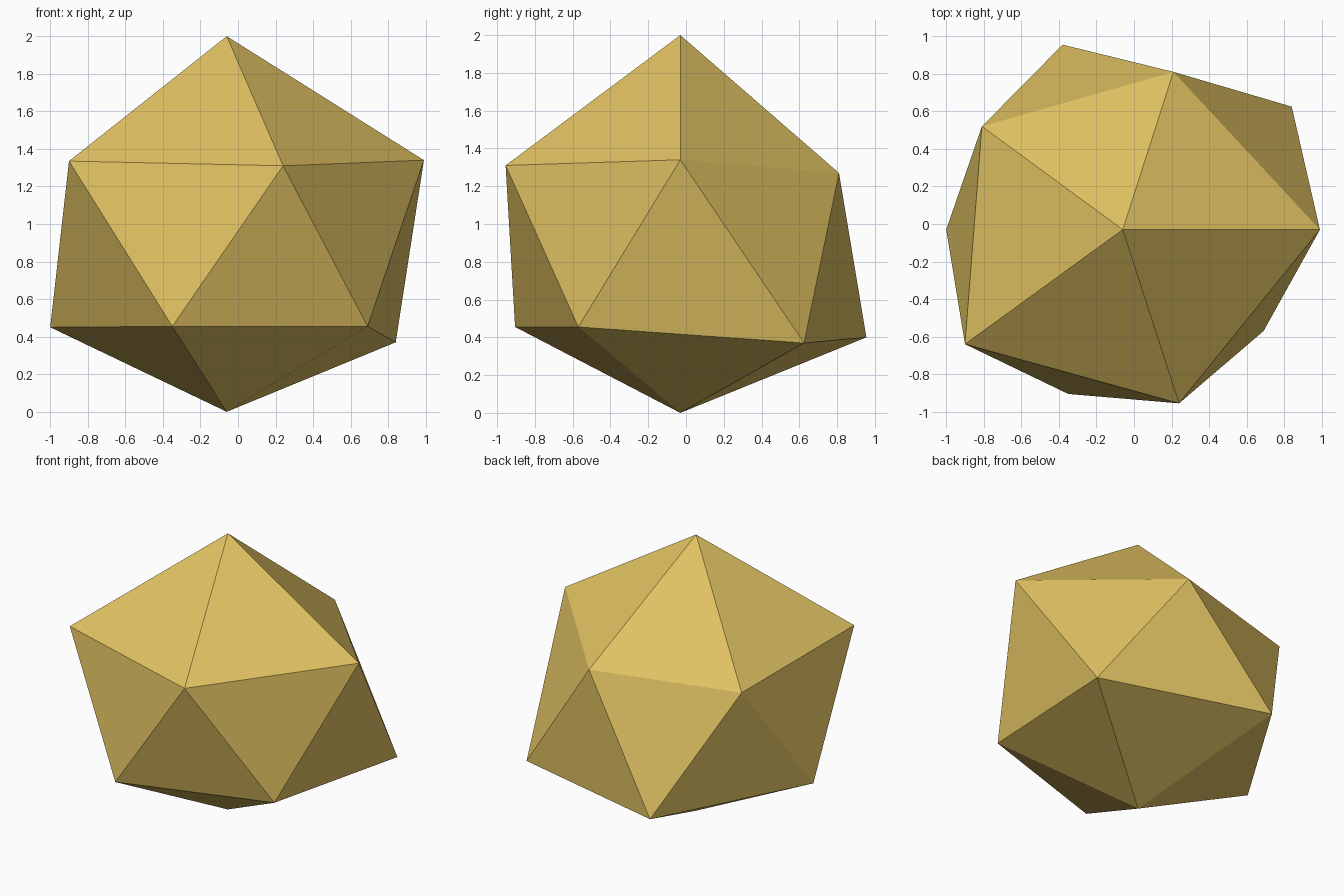
import bpy
import bmesh

if "Cube" in bpy.data.objects:
    bpy.data.objects.remove(bpy.data.objects["Cube"])

# Two staggered five-point rings between a top and a bottom tip
upper = [(0.99, -0.03, 1.34), (0.21, 0.81, 1.27), (-0.81, 0.52, 1.265),
         (-0.90, -0.64, 1.335), (0.24, -0.955, 1.31)]
lower = [(0.84, 0.625, 0.37), (-0.38, 0.955, 0.40), (-1.0, -0.03, 0.45),
         (-0.35, -0.905, 0.455), (0.69, -0.57, 0.455)]

bm = bmesh.new()
top = bm.verts.new((-0.06, -0.03, 2.0))
bottom = bm.verts.new((-0.06, -0.03, 0.0))
up = [bm.verts.new(p) for p in upper]
low = [bm.verts.new(p) for p in lower]

# Top cap, zigzag waist band and bottom cap
for i in range(5):
    j = (i + 1) % 5
    bm.faces.new((top, up[i], up[j]))
    bm.faces.new((up[i], low[i], up[j]))
    bm.faces.new((low[i], low[j], up[j]))
    bm.faces.new((bottom, low[j], low[i]))
bmesh.ops.recalc_face_normals(bm, faces=bm.faces)

mesh = bpy.data.meshes.new("faceted_nugget")
bm.to_mesh(mesh)
bm.free()

# Flat gold colour
gold = bpy.data.materials.new("gold")
gold.diffuse_color = (0.75, 0.54, 0.122, 1.0)
gold.use_nodes = True
gold.node_tree.nodes["Principled BSDF"].inputs["Base Color"].default_value = gold.diffuse_color
mesh.materials.append(gold)

nugget = bpy.data.objects.new("faceted_nugget", mesh)
bpy.context.collection.objects.link(nugget)
